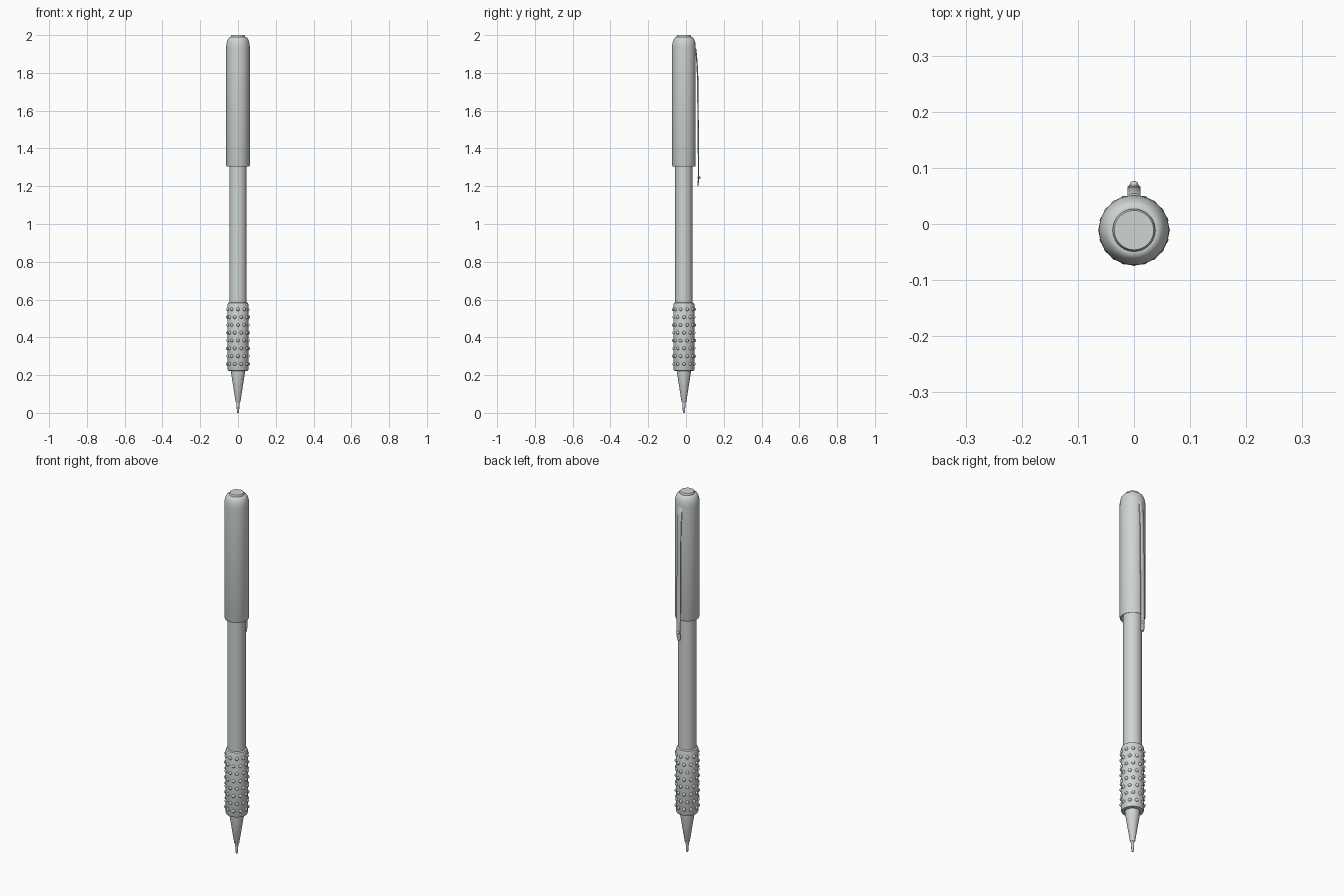
import bpy, bmesh
from math import sin, cos, pi, radians
from mathutils import Matrix, Vector

AXIS_Y = -0.011

old = bpy.data.objects.get("Cube")
if old:
    bpy.data.objects.remove(old, do_unlink=True)

grey = bpy.data.materials.new("light grey")
grey.use_nodes = True
colour = (0.62, 0.66, 0.65, 1)
grey.diffuse_color = colour
grey.node_tree.nodes["Principled BSDF"].inputs["Base Color"].default_value = colour


def finish(name, bm, angle=35):
    bmesh.ops.recalc_face_normals(bm, faces=bm.faces)
    mesh = bpy.data.meshes.new(name)
    bm.to_mesh(mesh)
    bm.free()
    mesh.materials.append(grey)
    ob = bpy.data.objects.new(name, mesh)
    bpy.context.collection.objects.link(ob)
    bpy.ops.object.select_all(action='DESELECT')
    ob.select_set(True)
    bpy.context.view_layer.objects.active = ob
    bpy.ops.object.shade_smooth_by_angle(angle=radians(angle))
    return ob


def lathe(name, profile, sides=48):
    """Turn a (radius, height) profile around the pen axis."""
    bm = bmesh.new()
    rings = [[bm.verts.new((r * cos(2 * pi * i / sides),
                            AXIS_Y + r * sin(2 * pi * i / sides), z))
              for i in range(sides)] for r, z in profile]
    for a, b in zip(rings, rings[1:]):
        for i in range(sides):
            j = (i + 1) % sides
            bm.faces.new((a[i], a[j], b[j], b[i]))
    bm.faces.new(rings[0])
    bm.faces.new(rings[-1])
    return finish(name, bm)


# Writing point: narrow tube, step and tapered cone
lathe("tip_tube", [(0.004, 0), (0.006, 0.01), (0.009, 0.065)], 24)
lathe("tip_cone", [(0.010, 0.055), (0.013, 0.06), (0.037, 0.215), (0.037, 0.23)])

# Straight barrel
lathe("barrel", [(0.046, 0.57), (0.046, 1.34)])

# Rubber grip sleeve with softened ends
lathe("grip", [(0.046, 0.222), (0.053, 0.224), (0.056, 0.231), (0.056, 0.572),
               (0.053, 0.581), (0.046, 0.585)])

# Staggered rows of round grip studs
bm = bmesh.new()
for row in range(8):
    for k in range(10):
        a = 2 * pi * (k + 0.5 * (row % 2)) / 10
        spot = Vector((0.055 * cos(a), AXIS_Y + 0.055 * sin(a), 0.259 + 0.0413 * row))
        bmesh.ops.create_uvsphere(bm, u_segments=12, v_segments=8, radius=0.009,
                                  matrix=Matrix.Translation(spot))
finish("grip_studs", bm, 60)

# Cap with recessed mouth and domed shoulder
shoulder = [(0.040 + 0.0225 * cos(t * pi / 16), 1.935 + 0.055 * sin(t * pi / 16))
            for t in range(9)]
lathe("cap", [(0.046, 1.33), (0.054, 1.33), (0.056, 1.306), (0.060, 1.304),
              (0.0625, 1.311)] + shoulder + [(0.036, 1.99)])

# Button set into the top
lathe("top_button", [(0.038, 1.98), (0.038, 1.995), (0.035, 2.0)])

# Pocket clip: thin strip swept down the back, flicked outward at its end
path = [(0.040, 1.945), (0.051, 1.925), (0.057, 1.86), (0.061, 1.78), (0.063, 1.6),
        (0.065, 1.4), (0.066, 1.27), (0.066, 1.235), (0.063, 1.215), (0.063, 1.2)]
bm = bmesh.new()
sections = []
for n, (y, z) in enumerate(path):
    w = 0.007 if n == len(path) - 1 else 0.0115
    sections.append([bm.verts.new((x, y + d, z)) for x, d in
                     ((-w, -0.003), (w, -0.003), (w, 0.001), (w * 0.5, 0.004),
                      (-w * 0.5, 0.004), (-w, 0.001))])
for a, b in zip(sections, sections[1:]):
    for i in range(6):
        j = (i + 1) % 6
        bm.faces.new((a[i], a[j], b[j], b[i]))
bm.faces.new(sections[0])
bm.faces.new(sections[-1])
finish("pocket_clip", bm)

# Small bead near the free end of the clip
bm = bmesh.new()
bmesh.ops.create_uvsphere(bm, u_segments=16, v_segments=10, radius=0.008,
                          matrix=Matrix.Translation((0, 0.069, 1.245)))
finish("clip_bead", bm, 60)
